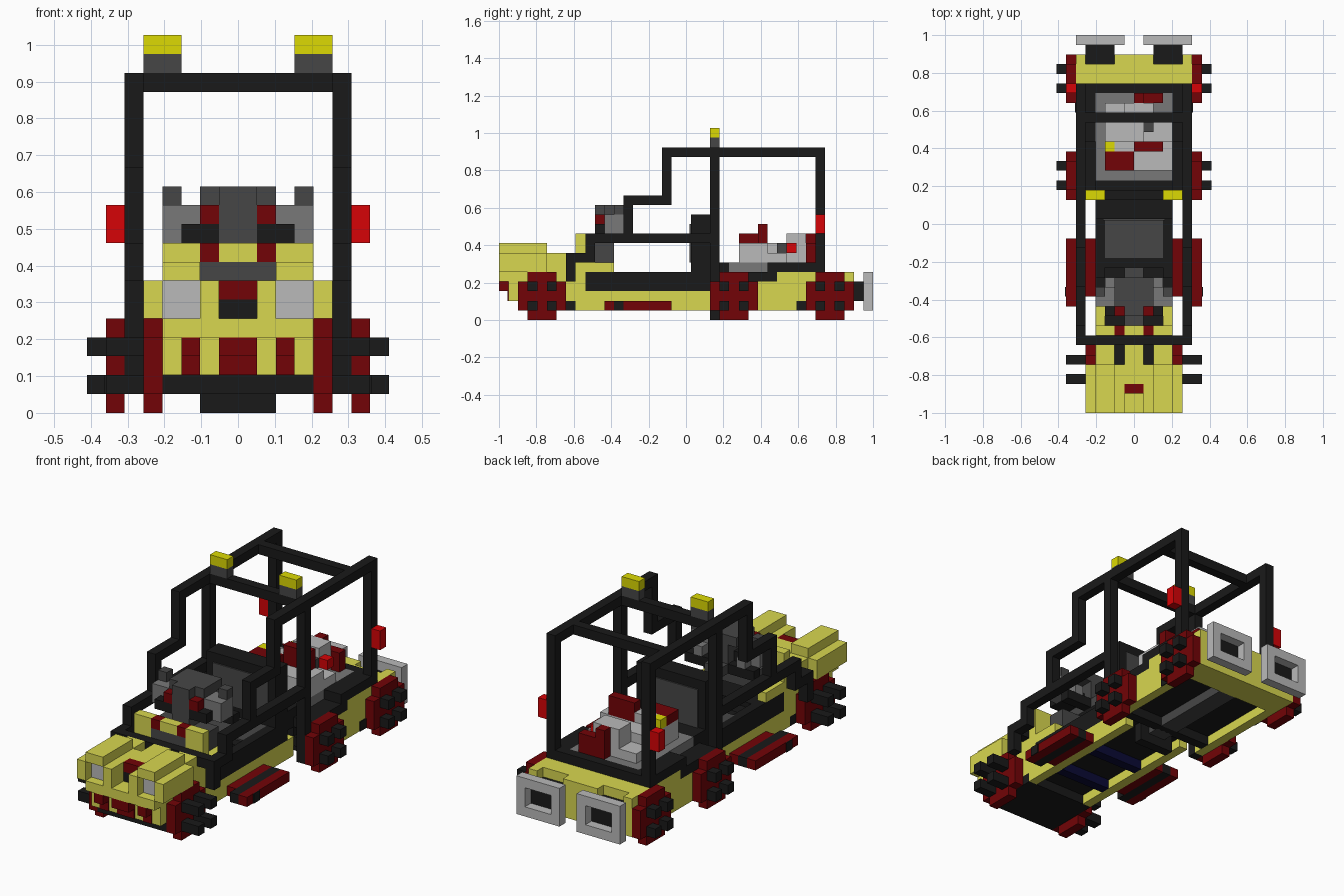
import bpy, bmesh

cube = bpy.data.objects.get("Cube")
if cube:
    bpy.data.objects.remove(cube)

UNIT = 2 / 39  # edge of one building block


def paint(name, r, g, b):
    mat = bpy.data.materials.new(name)
    mat.use_nodes = True
    mat.diffuse_color = (r, g, b, 1)
    mat.node_tree.nodes["Principled BSDF"].inputs["Base Color"].default_value = (r, g, b, 1)
    return mat


yellow = paint("body_yellow", .69, .68, .08)
bright_yellow = paint("lamp_yellow", .72, .7, .001)
dark_red = paint("dark_red", .17, .001, .002)
red = paint("bright_red", .67, .001, .002)
black = paint("black", .01, .01, .01)
dark_grey = paint("dark_grey", .062, .062, .062)
mid_grey = paint("mid_grey", .19, .19, .19)
light_grey = paint("light_grey", .49, .49, .49)
navy = paint("navy", .003, .003, .035)


def build(name, mat, boxes, mirror):
    """Join boxes given as (x, y, z) block ranges into one object."""
    bm = bmesh.new()
    for ranges in boxes:
        made = bmesh.ops.create_cube(bm, size=1)["verts"]
        for v in made:
            for axis, (low, high) in enumerate(ranges):
                v.co[axis] = (high if v.co[axis] > 0 else low) * UNIT
            v.co.y -= 1
    mesh = bpy.data.meshes.new(name)
    bm.to_mesh(mesh)
    bm.free()
    mesh.materials.append(mat)
    obj = bpy.data.objects.new(name, mesh)
    bpy.context.scene.collection.objects.link(obj)
    if mirror:
        obj.modifiers.new("Mirror", "MIRROR").use_mirror_merge = False


def block(name, mat, x, y, z):
    build(name, mat, [(x, y, z)], False)


def wide(name, mat, half, y, z):
    build(name, mat, [((-half, half), y, z)], False)


def pair(name, mat, x, y, z):
    build(name, mat, [(x, y, z)], True)


def bar(name, mat, x, path):
    """Square bar following block positions (y, z), on both sides."""
    boxes = []
    for a, b in zip(path, path[1:]):
        boxes.append((x, *[(min(p, q), max(p, q) + 1) for p, q in zip(a, b)]))
    build(name, mat, boxes, True)


def wheel(name, x, y, lug):
    """Stepped disc with four outer lugs, on both sides."""
    disc, hub = (x, x + 1), (x + 1, x + 1 + lug)
    build(name, dark_red, [(disc, (y, y + 5), (1, 4)), (disc, (y + 1, y + 4), (0, 5))], True)
    lugs = [(hub, (y + j, y + j + 1), (k, k + 1)) for j in (1, 3) for k in (1, 3)]
    build(name + "_lugs", black, lugs, True)


# Wheels
wheel("front_wheel", x=4, y=2, lug=2)
wheel("middle_wheel", x=6, y=22, lug=1)
wheel("rear_wheel", x=6, y=32, lug=1)

# Underside and lower body
wide("front_underbody", black, half=4, y=(2, 8), z=(1, 2))
wide("underbody", black, half=3, y=(8, 23), z=(2, 3))
wide("rear_underbody", black, half=5, y=(23, 34), z=(2, 3))
wide("drive_shaft", dark_grey, half=1, y=(23, 34), z=(1, 2))
wide("rear_axle", black, half=5, y=(24, 25), z=(1, 2))
wide("differential", black, half=2, y=(22, 23), z=(0, 2))
for y in (11, 16):
    wide("navy_crossbar", navy, half=3, y=(y, y + 1), z=(1, 2))
pair("body_side", yellow, x=(3, 4), y=(8, 23), z=(1, 3))
pair("body_side_step", yellow, x=(3, 4), y=(8, 9), z=(3, 4))
pair("sill", black, x=(3, 4), y=(9, 22), z=(3, 5))
pair("rear_skirt", yellow, x=(5, 6), y=(23, 29), z=(1, 4))
pair("rear_quarter", yellow, x=(5, 6), y=(29, 34), z=(1, 5))
pair("quarter_clip", black, x=(6, 6.1), y=(31, 32), z=(1, 2))
pair("running_board_outer", dark_red, x=(6, 7), y=(11, 18), z=(1, 2))
pair("running_board_middle", black, x=(5, 6), y=(11, 18), z=(1, 2))
pair("running_board_inner", dark_red, x=(4, 5), y=(12, 18), z=(1, 2))
pair("running_board_clip", black, x=(7, 7.1), y=(12, 13), z=(1, 2))

# Front end
wide("lower_front", yellow, half=4, y=(1, 8), z=(2, 5))
wide("front_lip", yellow, half=4, y=(0, 1), z=(4, 5))
wide("centre_tooth", dark_red, half=1, y=(0, 1), z=(3, 4))
wide("centre_tooth_base", dark_red, half=1, y=(.9, 1), z=(2, 3))
pair("side_tooth", dark_red, x=(2, 3), y=(0, 1), z=(3, 4))
pair("side_tooth_base", dark_red, x=(2, 3), y=(.9, 1), z=(2, 3))
pair("fender", yellow, x=(4, 5), y=(0, 5), z=(5, 7))
pair("brow", yellow, x=(2, 4), y=(0, 5), z=(7, 8))
pair("headlight", light_grey, x=(2, 4), y=(1, 5), z=(5, 7))
pair("nose_side", yellow, x=(1, 2), y=(0, 5), z=(5, 7))
wide("nose_core", yellow, half=1, y=(3, 7), z=(5, 7))
wide("nose_grille", black, half=1, y=(2, 3), z=(5, 6))
wide("nose_cap", dark_red, half=1, y=(2, 3), z=(6, 7))
pair("hood_edge", yellow, x=(2, 4), y=(5, 7), z=(5, 7))
pair("hood_groove", black, x=(1, 2), y=(5, 7), z=(5, 6))
wide("hood_back", yellow, half=4, y=(7, 8), z=(5, 6))
wide("hood_crossbar", black, half=5, y=(7, 8), z=(6, 7))

# Cowl and dashboard
wide("cowl_base", yellow, half=4, y=(8, 9), z=(4, 7))
pair("cowl_pillar", yellow, x=(2, 4), y=(8, 9), z=(7, 9))
wide("cowl_vent", dark_grey, half=2, y=(8, 9), z=(7, 8))
wide("cowl_top", yellow, half=1, y=(8, 9), z=(8, 9))
pair("cowl_mark", dark_red, x=(1, 2), y=(8, 9), z=(8, 9))
pair("cab_front_side", yellow, x=(3, 4), y=(9, 12), z=(5, 6))
wide("cab_front_floor", black, half=3, y=(9, 13), z=(3, 5))
wide("dash_neck", dark_grey, half=1, y=(9, 10), z=(5, 8))
wide("dash_foot", dark_grey, half=3, y=(10, 12), z=(6, 8))
wide("dash_core", dark_grey, half=1, y=(10, 14), z=(8, 12))
pair("dash_top", dark_grey, x=(1, 2), y=(11, 14), z=(11, 12))
pair("dash_gauge", dark_red, x=(1, 2), y=(10, 12), z=(10, 11))
pair("dash_vent", black, x=(1, 3), y=(10, 13), z=(9, 10))
pair("dash_wing", mid_grey, x=(2, 4), y=(11, 13), z=(10, 11))
pair("dash_wing_end", mid_grey, x=(3, 4), y=(11, 13), z=(9, 10))
pair("dash_peg", dark_grey, x=(3, 4), y=(12, 13), z=(11, 12))
wide("dash_beam", black, half=4, y=(13, 14), z=(8, 9))
pair("dash_knob", mid_grey, x=(2, 3), y=(13, 14), z=(9, 10))
wide("steering_wheel", dark_grey, half=1, y=(14, 15), z=(8, 9))

# Cab floor and seat
wide("cab_floor", black, half=3, y=(13, 23), z=(3, 4.5))
wide("seat_base", black, half=4, y=(15, 20), z=(4.5, 4.85))
wide("seat_cushion", dark_grey, half=3.2, y=(16, 20), z=(4.85, 5))
wide("seat_back", black, half=4, y=(20, 22), z=(4.5, 11))
wide("seat_panel", dark_grey, half=3.2, y=(19.85, 22.15), z=(6, 10))

# Roll cage
bar("cage_rail", black, (5, 6), [(7, 4), (7, 6), (9, 6), (9, 8), (13, 8), (13, 12),
                                 (17, 12), (17, 17), (33, 17), (33, 6)])
bar("cage_post", black, (5, 6), [(13, 8), (22, 8), (22, 17), (22, 1)])
for y in (22, 30):
    wide("roof_crossbar", black, half=5, y=(y, y + 1), z=(17, 18))
pair("roof_lamp_base", dark_grey, x=(3, 5), y=(22, 23), z=(18, 19))
pair("roof_lamp", bright_yellow, x=(3, 5), y=(22, 23), z=(19, 20))
pair("tail_light", red, x=(6, 7), y=(33, 34), z=(9, 11))

# Rear bed
wide("bed_base", black, half=4, y=(23, 34), z=(3, 5))
wide("bed_floor", mid_grey, half=4, y=(24, 33), z=(5, 6))
wide("bed_front_bar", black, half=4, y=(22, 24), z=(4, 6))
wide("bed_rear_bar", black, half=4, y=(33, 34), z=(5, 6))
pair("bed_low_rail", black, x=(4, 6), y=(23, 28), z=(4, 5))
pair("bed_high_rail", black, x=(4, 6), y=(28, 34), z=(5, 6))
pair("bed_rail_joint", black, x=(4, 6), y=(28, 29), z=(4, 5))

# Engine in the bed
block("engine_block", light_grey, x=(-3, 1), y=(25, 30), z=(6, 8))
block("engine_side", light_grey, x=(1, 4), y=(25, 28), z=(6, 8))
block("engine_tower", light_grey, x=(-1, 2), y=(30, 32), z=(6, 9))
block("engine_outlet", light_grey, x=(1, 4), y=(28, 30), z=(6, 7))
block("engine_arm", light_grey, x=(-3, -1), y=(30, 32), z=(6, 7))
block("engine_step", dark_grey, x=(1, 2), y=(29, 30), z=(7, 8))
block("engine_cap", dark_red, x=(-3, 0), y=(25, 27), z=(8, 9))
block("engine_fin", dark_red, x=(0, 3), y=(27, 28), z=(8, 10))
block("engine_ledge", light_grey, x=(-2, 0), y=(27, 28), z=(8, 9))
block("engine_button", red, x=(2, 3), y=(30, 31), z=(7, 8))
block("engine_plug", bright_yellow, x=(-3, -2), y=(27, 28), z=(8, 9))
block("engine_pipe", dark_red, x=(0, 3), y=(32, 33), z=(6, 8))
block("engine_pipe_end", dark_red, x=(0, 1), y=(32, 33), z=(8, 9))

# Rear bumper and framed exhaust boxes
wide("rear_body", yellow, half=6, y=(34, 36), z=(1, 5))
wide("bumper_middle", yellow, half=2, y=(36, 37), z=(1, 5))
pair("bumper_end", yellow, x=(5, 6), y=(36, 37), z=(1, 5))
pair("bumper_base", yellow, x=(2, 5), y=(36, 37), z=(1, 2))
pair("exhaust_box", black, x=(2, 5), y=(36, 38), z=(2, 4))
sides = [((1, 2), (1, 5)), ((5, 6), (1, 5)), ((2, 5), (1, 2)), ((2, 5), (4, 5))]
build("exhaust_frame", light_grey, [(x, (38, 39), z) for x, z in sides], True)
